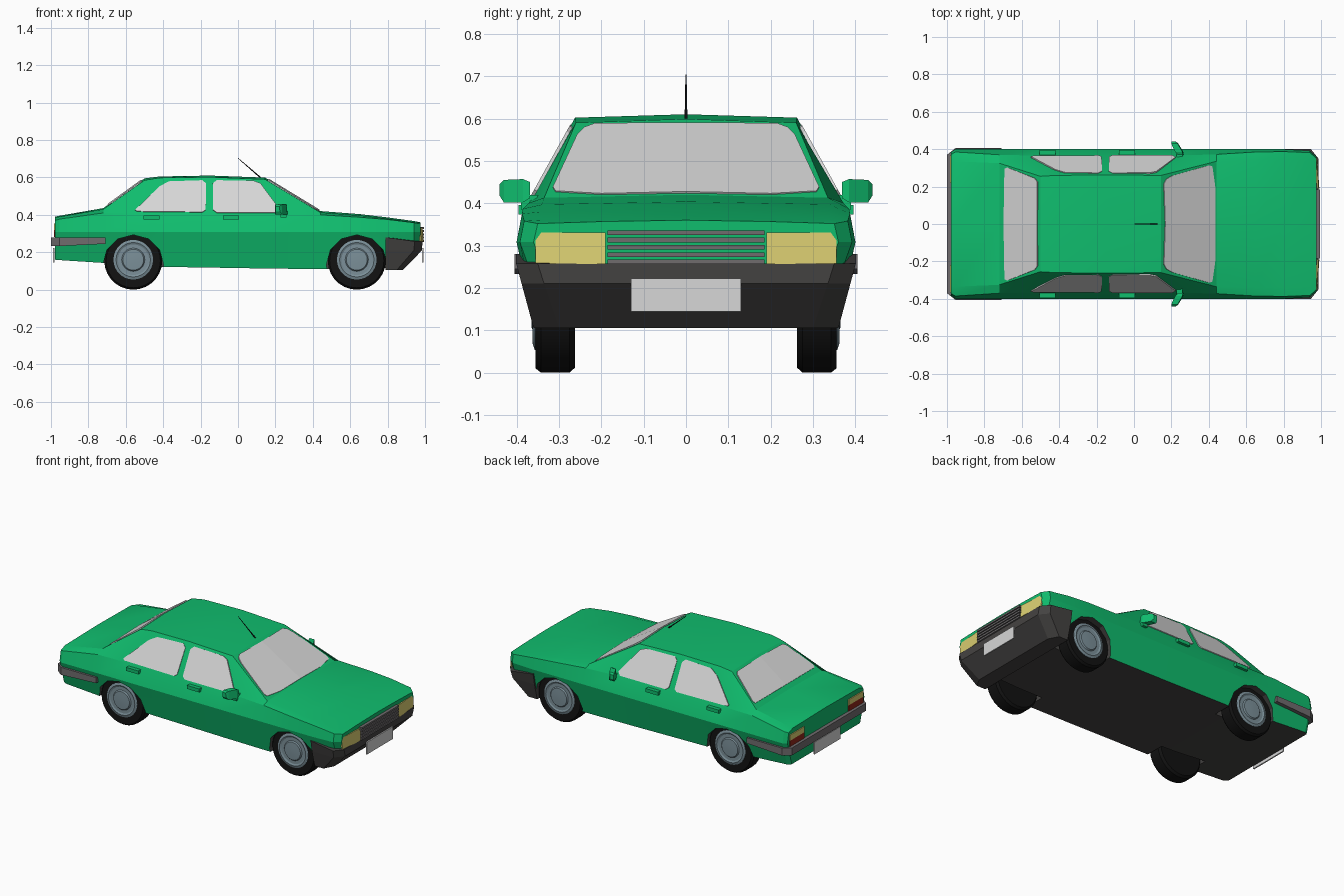
import bpy, bmesh, math
from mathutils import Vector

if "Cube" in bpy.data.objects:
    bpy.data.objects.remove(bpy.data.objects["Cube"])


def material(name, r, g, b):
    m = bpy.data.materials.new(name)
    m.diffuse_color = (r, g, b, 1)
    m.use_nodes = True
    m.node_tree.nodes["Principled BSDF"].inputs["Base Color"].default_value = m.diffuse_color
    return m


GREEN = material("green paint", 0.005, 0.51, 0.155)
DARK = material("dark plastic", 0.06, 0.057, 0.055)
TRIM = material("grey trim", 0.16, 0.15, 0.155)
BLACK = material("black rubber", 0.006, 0.006, 0.006)
GLASS = material("pale glass", 0.68, 0.68, 0.68)
RIM = material("wheel steel", 0.2, 0.28, 0.32)
LAMP = material("yellow lamp", 0.72, 0.63, 0.17)
RED = material("red lamp", 0.28, 0.02, 0.01)


def finish(bm, name, mats, mirror=False, smooth=None):
    bmesh.ops.recalc_face_normals(bm, faces=bm.faces[:])
    me = bpy.data.meshes.new(name)
    bm.to_mesh(me)
    bm.free()
    ob = bpy.data.objects.new(name, me)
    bpy.context.collection.objects.link(ob)
    for m in mats:
        me.materials.append(m)
    if mirror:
        md = ob.modifiers.new("mirror", 'MIRROR')
        md.use_axis = (False, True, False)
    if smooth:
        smooth_by_angle(ob, smooth)
    return ob


def activate(ob):
    bpy.ops.object.select_all(action='DESELECT')
    ob.select_set(True)
    bpy.context.view_layer.objects.active = ob


def smooth_by_angle(ob, degrees):
    activate(ob)
    bpy.ops.object.shade_smooth_by_angle(angle=math.radians(degrees))


def loft(name, rings, mats, rule=None, **kw):
    """Skin closed rings of equal length and cap both ends."""
    bm = bmesh.new()
    vs = [[bm.verts.new(p) for p in ring] for ring in rings]
    n = len(vs[0])
    for a, b in zip(vs, vs[1:]):
        for i in range(n):
            j = (i + 1) % n
            f = bm.faces.new((a[i], a[j], b[j], b[i]))
            if rule:
                f.material_index = rule(i)
    bm.faces.new(vs[0])
    bm.faces.new(vs[-1])
    return finish(bm, name, mats, **kw)


def plate(name, pts, mat, mirror=True, thick=0.008):
    """Thin flat panel set just into the surface, facing outward."""
    bm = bmesh.new()
    f = bm.faces.new([bm.verts.new(p) for p in pts])
    f.normal_update()
    n = f.normal.copy()
    if n.dot(f.calc_center_median() - Vector((0, 0, 0.28))) < 0:
        n = -n
    bmesh.ops.translate(bm, verts=bm.verts[:], vec=-n * 0.003)
    ext = bmesh.ops.extrude_face_region(bm, geom=[f], use_keep_orig=True)
    bmesh.ops.translate(bm, vec=n * thick,
                        verts=[v for v in ext["geom"] if isinstance(v, bmesh.types.BMVert)])
    return finish(bm, name, [mat], mirror)


def box(name, x, y, z, mat, mirror=False):
    rings = [[(a, y[0], z[0]), (a, y[1], z[0]), (a, y[1], z[1]), (a, y[0], z[1])] for a in x]
    return loft(name, rings, [mat], mirror=mirror)


def lathe(name, profile, cx, cz, n, mats, **kw):
    rings = [[(cx + r * math.cos(2 * math.pi * i / n), y, cz + r * math.sin(2 * math.pi * i / n))
              for i in range(n)] for r, y in profile]
    return loft(name, rings, mats, **kw)


# Body shell: x, bottom z, width factor, shoulder y/z, top edge y/z, centre z
stations = [
    (-0.978, 0.16, 0.96, 0.372, 0.37, 0.33, 0.385, 0.39),
    (-0.955, 0.158, 1, 0.385, 0.377, 0.335, 0.39, 0.395),
    (-0.72, 0.143, 1, 0.370, 0.41, 0.325, 0.43, 0.436),
    (-0.50, 0.125, 1, 0.365, 0.41, 0.255, 0.585, 0.595),
    (-0.42, 0.122, 1, 0.365, 0.41, 0.260, 0.598, 0.605),
    (-0.15, 0.118, 1, 0.365, 0.41, 0.262, 0.602, 0.61),
    (0.145, 0.113, 1, 0.365, 0.41, 0.260, 0.590, 0.599),
    (0.44, 0.110, 1, 0.372, 0.40, 0.335, 0.413, 0.42),
    (0.65, 0.110, 1, 0.385, 0.387, 0.340, 0.397, 0.404),
    (0.80, 0.115, 1, 0.387, 0.375, 0.340, 0.380, 0.386),
    (0.94, 0.185, 0.98, 0.382, 0.358, 0.335, 0.361, 0.367),
    (0.976, 0.21, 0.90, 0.350, 0.352, 0.190, 0.357, 0.360),
]
rings = []
for x, zb, w, ys, zs, yt, zt, zc in stations:
    half = [(0.355 * w, zb), (0.40 * w, 0.308), (ys, zs), (yt, zt)]
    ring = [(x, -y, z) for y, z in half] + [(x, 0, zc)] + [(x, y, z) for y, z in reversed(half)]
    rings.append(ring)
body = loft("body", rings, [GREEN, DARK], rule=lambda i: 1 if i == 8 else 0)

# Wheel arches cut from the body
for cx in (-0.56, 0.635):
    for side in (-1, 1):
        cut = lathe("arch_cutter", [(0.163, side * 0.235), (0.163, side * 0.5)], cx, 0.13, 12, [GREEN, DARK])
        cut.hide_render = True
        for p in cut.data.polygons:
            p.material_index = 1
        activate(body)
        md = body.modifiers.new("arch", 'BOOLEAN')
        md.operation = 'DIFFERENCE'
        md.solver = 'EXACT'
        md.object = cut
        bpy.ops.object.modifier_apply(modifier=md.name)
        bpy.data.objects.remove(cut)
smooth_by_angle(body, 18)

# Wheels
for label, cx in (("rear", -0.56), ("front", 0.635)):
    lathe(label + "_tyres", [(0.10, 0.262), (0.143, 0.262), (0.155, 0.275), (0.155, 0.342),
                             (0.145, 0.355), (0.10, 0.355)], cx, 0.155, 28, [BLACK],
          mirror=True, smooth=35)
    lathe(label + "_rims", [(0.106, 0.31), (0.106, 0.357), (0.092, 0.362), (0.082, 0.357), (0.062, 0.357),
                            (0.056, 0.364), (0.02, 0.366)], cx, 0.16, 28, [RIM],
          mirror=True, smooth=25)

# Front bumper with raked chin
levels = [(0.106, 0.106, 0.36, 0.85, 0.882, 0.30),
          (0.21, 0.21, 0.388, 0.94, 0.984, 0.335),
          (0.28, 0.258, 0.401, 0.945, 0.986, 0.35)]
rings = []
for zr, zf, y, xs, xf, yf in levels:
    half = [(0.788, y, zr), (xs, y, zf), (xf, yf, zf)]
    rings.append(half + [(x, -b, z) for x, b, z in reversed(half)])
loft("front_bumper", rings, [DARK])

# Rear bumper strip wrapping the corners
rings = []
for z, zr in ((0.245, 0.233), (0.28, 0.28)):
    half = [(-0.708, 0.405, z), (-0.955, 0.405, zr), (-1.0, 0.37, zr)]
    rings.append(half + [(x, -b, c) for x, b, c in reversed(half)])
loft("rear_bumper", rings, [TRIM])

# Side windows lie on the sloping cabin sides
rear_win = [(-0.55, 0.425), (-0.42, 0.55), (-0.37, 0.577), (-0.19, 0.583), (-0.17, 0.565),
            (-0.173, 0.425), (-0.19, 0.413), (-0.54, 0.417)]
front_win = [(-0.135, 0.565), (-0.115, 0.583), (0.085, 0.580), (0.12, 0.567), (0.222, 0.43),
             (0.205, 0.411), (-0.115, 0.411), (-0.133, 0.425)]
for name, prof in (("rear_side_windows", rear_win), ("front_side_windows", front_win)):
    plate(name, [(x, 0.365 - (z - 0.41) * 0.555, z) for x, z in prof], GLASS)

# Windscreen and rear window, as mirrored halves
screen = [(0.165, 0), (0.158, 0.215), (0.172, 0.24), (0.20, 0.257), (0.40, 0.314), (0.417, 0.308), (0.432, 0.2), (0.434, 0)]
plate("windscreen", [(x, y, 0.599 - (x - 0.145) * 0.607 - 0.028 * y) for x, y in screen], GLASS)
back = [(-0.515, 0), (-0.515, 0.225), (-0.53, 0.245), (-0.675, 0.302), (-0.69, 0.295), (-0.695, 0)]
plate("rear_window", [(x, y, 0.595 + (x + 0.5) * 0.723 - 0.028 * y) for x, y in back], GLASS)

# Headlamps, grille bars and tail lamps
plate("headlamps", [(0.986, 0.19, 0.256), (0.974, 0.355, 0.256), (0.970, 0.355, 0.331), (0.982, 0.19, 0.331)], LAMP)
for i in range(5):
    z = 0.256 + 0.0172 * i
    box("grille_bar", (0.96, 0.995), (-0.185, 0.185), (z, z + 0.011), TRIM)
for name, z0, z1, mat in (("upper_tail_lamps", 0.319, 0.354, LAMP), ("lower_tail_lamps", 0.282, 0.319, RED)):
    plate(name, [(-0.979, 0.22, z0), (-0.979, 0.365, z0), (-0.979, 0.365, z1), (-0.979, 0.22, z1)], mat)

# Blank number plates
for name, x in (("front_plate", 0.988), ("rear_plate", -0.985)):
    plate(name, [(x, -0.13, 0.145), (x, 0.13, 0.145), (x, 0.13, 0.222), (x, -0.13, 0.222)], GLASS, False)

# Door handles
for name, x in (("rear_door_handles", -0.505), ("front_door_handles", -0.08)):
    box(name, (x, x + 0.085), (0.36, 0.395), (0.374, 0.396), GREEN, True)

# Door mirrors: swept housings on small stalks
rings = []
for x, y, z0, z1, t in ((0.25, 0.368, 0.412, 0.45, 0.014), (0.242, 0.385, 0.402, 0.457, 0.022),
                        (0.218, 0.43, 0.402, 0.455, 0.019), (0.212, 0.44, 0.418, 0.445, 0.012)):
    rings.append([(x - t, y, z0), (x + t, y, z0), (x + t * 0.8, y, z1), (x - t, y, z1)])
loft("door_mirrors", rings, [GREEN], mirror=True)
box("mirror_stalks", (0.228, 0.26), (0.34, 0.39), (0.385, 0.42), GREEN, True)

# Aerial leaning back from the roof
rings = []
for x, z, r in ((0.125, 0.595, 0.004), (0.0, 0.703, 0.0015)):
    rings.append([(x + r * math.cos(a) * 0.7, r * math.sin(a), z + r * math.cos(a) * 0.7)
                  for a in [math.pi * k / 3 for k in range(6)]])
loft("aerial", rings, [BLACK])
